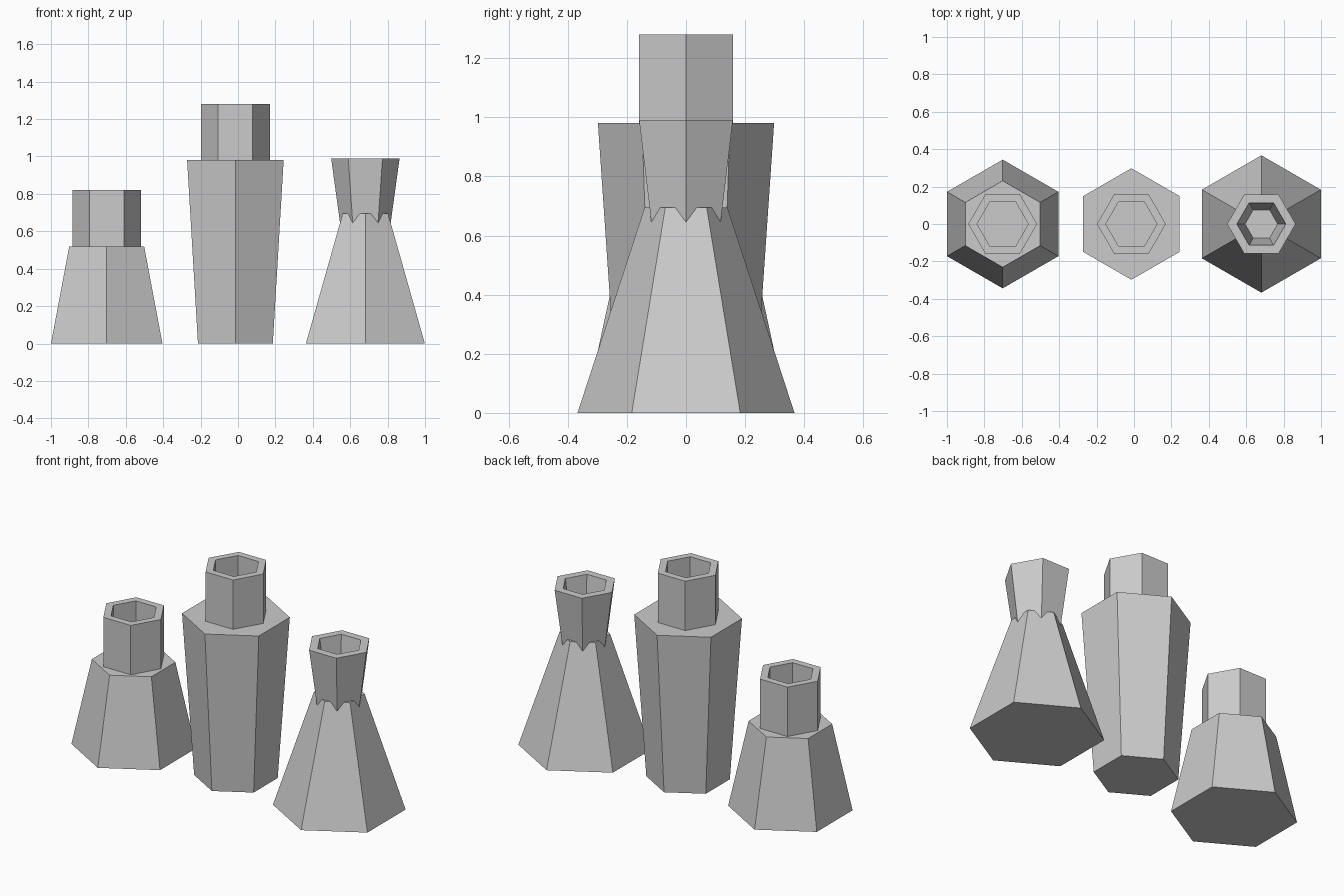
import bpy, bmesh
from math import cos, sin, pi

cube = bpy.data.objects.get("Cube")
if cube:
    bpy.data.objects.remove(cube)

grey = bpy.data.materials.new("plain_grey")
grey.use_nodes = True
colour = (0.6, 0.6, 0.6, 1)
grey.diffuse_color = colour
grey.node_tree.nodes["Principled BSDF"].inputs["Base Color"].default_value = colour


def hexagonal(name, x, rings, turn, closed=False):
    """Loft hexagon rings of (radius, height); cap the ends or join them into a tube."""
    bm = bmesh.new()
    loops = [[bm.verts.new((r * cos(turn + k * pi / 3), r * sin(turn + k * pi / 3), z))
              for k in range(6)] for r, z in rings]
    pairs = list(zip(loops, loops[1:]))
    if closed:
        pairs.append((loops[-1], loops[0]))
    else:
        bm.faces.new(loops[0])
        bm.faces.new(loops[-1])
    for low, high in pairs:
        for k in range(6):
            n = (k + 1) % 6
            bm.faces.new((low[k], low[n], high[n], high[k]))
    bmesh.ops.recalc_face_normals(bm, faces=bm.faces)
    mesh = bpy.data.meshes.new(name)
    bm.to_mesh(mesh)
    bm.free()
    mesh.materials.append(grey)
    obj = bpy.data.objects.new(name, mesh)
    obj.location.x = x
    bpy.context.collection.objects.link(obj)


def bottle(name, x, base, shoulder, height, neck):
    """Tapered solid body with points front and back, and a hollow neck turned 30 degrees."""
    hexagonal(name + "_body", x, [(base, 0), (shoulder, height)], pi / 6)
    hexagonal(name + "_neck", x, neck, 0, closed=True)


def straight_neck(z):
    return [(0.184, z), (0.184, z + 0.3), (0.137, z + 0.3), (0.137, z)]


# Short, tall and flared bottles
bottle("short_bottle", -0.702, 0.344, 0.231, 0.52, straight_neck(0.52))
bottle("tall_bottle", -0.014, 0.231, 0.298, 0.98, straight_neck(0.98))
bottle("flared_bottle", 0.681, 0.367, 0.14, 0.695,
       [(0.132, 0.62), (0.183, 0.99), (0.131, 0.99), (0.076, 0.62)])
